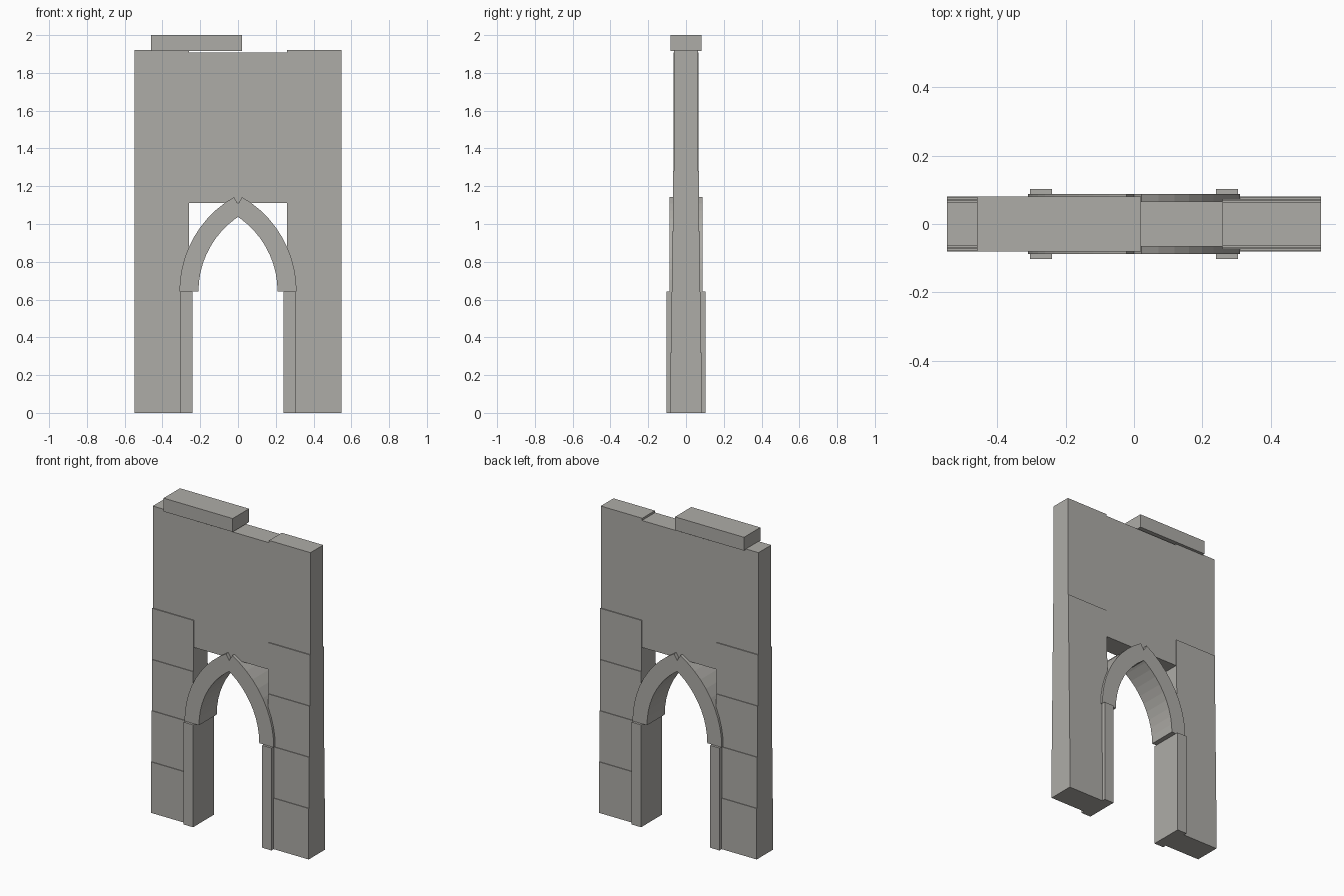
import bpy, bmesh, math

if "Cube" in bpy.data.objects:
    bpy.data.objects.remove(bpy.data.objects["Cube"])

stone = bpy.data.materials.new("grey_stone")
stone.diffuse_color = (0.423, 0.413, 0.386, 1)
stone.use_nodes = True
stone.node_tree.nodes["Principled BSDF"].inputs["Base Color"].default_value = stone.diffuse_color


def finish(name, bm):
    bmesh.ops.recalc_face_normals(bm, faces=bm.faces)
    me = bpy.data.meshes.new(name)
    bm.to_mesh(me)
    bm.free()
    me.materials.append(stone)
    ob = bpy.data.objects.new(name, me)
    bpy.context.collection.objects.link(ob)
    return ob


def box(name, x0, x1, hy, z0, z1):
    bm = bmesh.new()
    bmesh.ops.create_cube(bm, size=1)
    for v in bm.verts:
        v.co = (x0 if v.co.x < 0 else x1, hy if v.co.y > 0 else -hy,
                z0 if v.co.z < 0 else z1)
    return finish(name, bm)


def half_arch(name, side):
    # 60 degree arc band, springing vertically, extruded in y
    cx, cz, r_in, r_out, hy, n = 0.267, 0.643, 0.4765, 0.577, 0.088, 10
    angles = [math.radians(60 * i / n) for i in range(n + 1)]
    bm = bmesh.new()
    rings = []
    for a in angles:
        rings.append([bm.verts.new((side * (cx - r * math.cos(a)), y, cz + r * math.sin(a)))
                      for r, y in ((r_in, -hy), (r_out, -hy), (r_out, hy), (r_in, hy))])
    for a, b in zip(rings, rings[1:]):
        for k in range(4):
            j = (k + 1) % 4
            bm.faces.new((a[k], a[j], b[j], b[k]))
    bm.faces.new(rings[0])
    bm.faces.new(rings[-1])
    return finish(name, bm)


# Stepped piers: four courses getting thinner, then a tall upper block
courses = [(0, 0.32, 0.081), (0.32, 0.64, 0.077), (0.64, 0.96, 0.073),
           (0.96, 1.28, 0.069), (1.28, 1.92, 0.063)]
for side, label in ((1, "left"), (-1, "right")):
    for i, (z0, z1, hy) in enumerate(courses):
        xs = sorted((-0.548 * side, -0.26 * side))
        box(f"{label}_pier_course_{i + 1}", xs[0], xs[1], hy, z0, z1)
    # Door jamb and half of the pointed arch
    xs = sorted((-0.305 * side, -0.24 * side))
    box(f"{label}_jamb", xs[0], xs[1], 0.103, 0, 0.643)
    half_arch(f"{label}_arch", side)

# Wall above the opening
box("upper_wall", -0.26, 0.26, 0.0655, 1.11, 1.907)
# Loose coping stone on top
box("coping_stone", -0.46, 0.02, 0.081, 1.916, 2.0)
